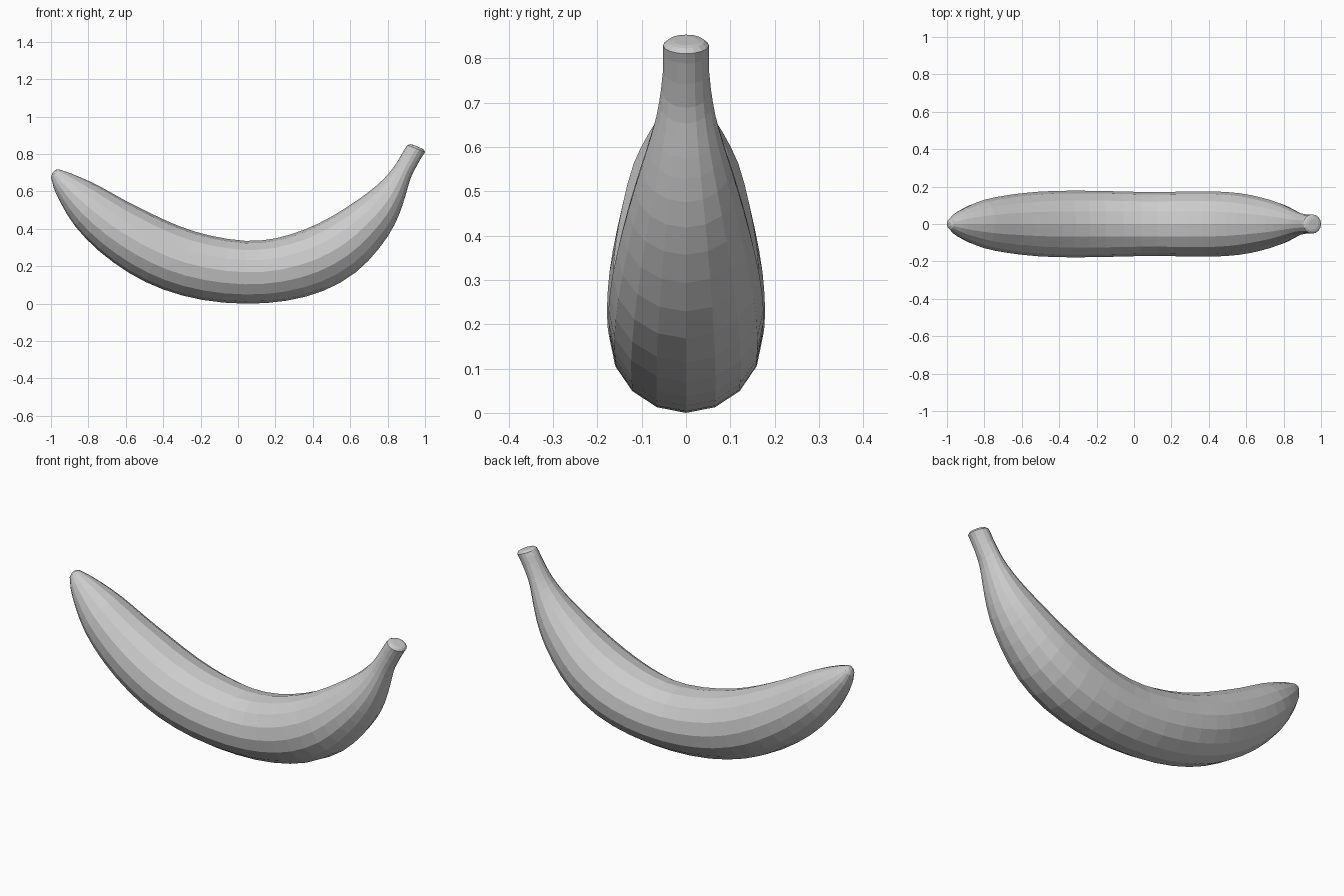
import bpy, bmesh, math
from mathutils import Vector

if "Cube" in bpy.data.objects:
    bpy.data.objects.remove(bpy.data.objects["Cube"])

SIDES = 16

# Side profile: (inner x, inner z, outer x, outer z) pairs from blossom tip to stem
PAIRS = [
    (-.979, .716, -.993, .700), (-.962, .721, -1.0, .678), (-.92, .708, -.985, .62),
    (-.85, .681, -.945, .535), (-.74, .63, -.87, .415), (-.60, .552, -.745, .285),
    (-.45, .477, -.58, .165), (-.31, .415, -.40, .078), (-.15, .366, -.19, .022),
    (.04, .338, .04, .002), (.20, .351, .26, .018), (.36, .40, .46, .072),
    (.49, .462, .63, .17), (.60, .53, .752, .295), (.70, .60, .835, .42),
    (.775, .665, .88, .53), (.825, .722, .907, .62), (.86, .775, .93, .69),
    (.893, .832, .985, .79), (.906, .850, 1.0, .812), (.920, .855, .995, .824),
    (.935, .852, .985, .831),
]


def catmull(a, b, c, d, t):
    return .5 * (2 * b + (c - a) * t + (2 * a - 5 * b + 4 * c - d) * t * t
                 + (3 * b - a - 3 * c + d) * t ** 3)


# Add one in-between station along the smooth body, keep the ends as given
pts = [Vector(p) for p in PAIRS]
stations = []
for i, p in enumerate(pts):
    stations.append(p)
    if 2 <= i <= 17:
        stations.append(catmull(pts[i - 1], p, pts[i + 1], pts[i + 2], .5))

# Banana skin: round rings spanning each inner/outer pair
bm = bmesh.new()
rings = []
for ux, uz, lx, lz in stations:
    upper, lower = Vector((ux, 0, uz)), Vector((lx, 0, lz))
    centre, half = (upper + lower) / 2, (upper - lower) / 2
    side = Vector((0, half.length * 1.02, 0))
    rings.append([bm.verts.new(centre + half * math.cos(a) + side * math.sin(a))
                  for a in (2 * math.pi * k / SIDES for k in range(SIDES))])
for r, s in zip(rings, rings[1:]):
    for k in range(SIDES):
        n = (k + 1) % SIDES
        bm.faces.new((r[k], r[n], s[n], s[k]))

# End caps
bm.faces.new(rings[0])
bm.faces.new(rings[-1])
bmesh.ops.recalc_face_normals(bm, faces=bm.faces)

# Stand on the ground
low = min(v.co.z for v in bm.verts)
bmesh.ops.translate(bm, verts=bm.verts, vec=(0, 0, -low))

mesh = bpy.data.meshes.new("banana")
bm.to_mesh(mesh)
bm.free()
bpy.context.collection.objects.link(bpy.data.objects.new("banana", mesh))
